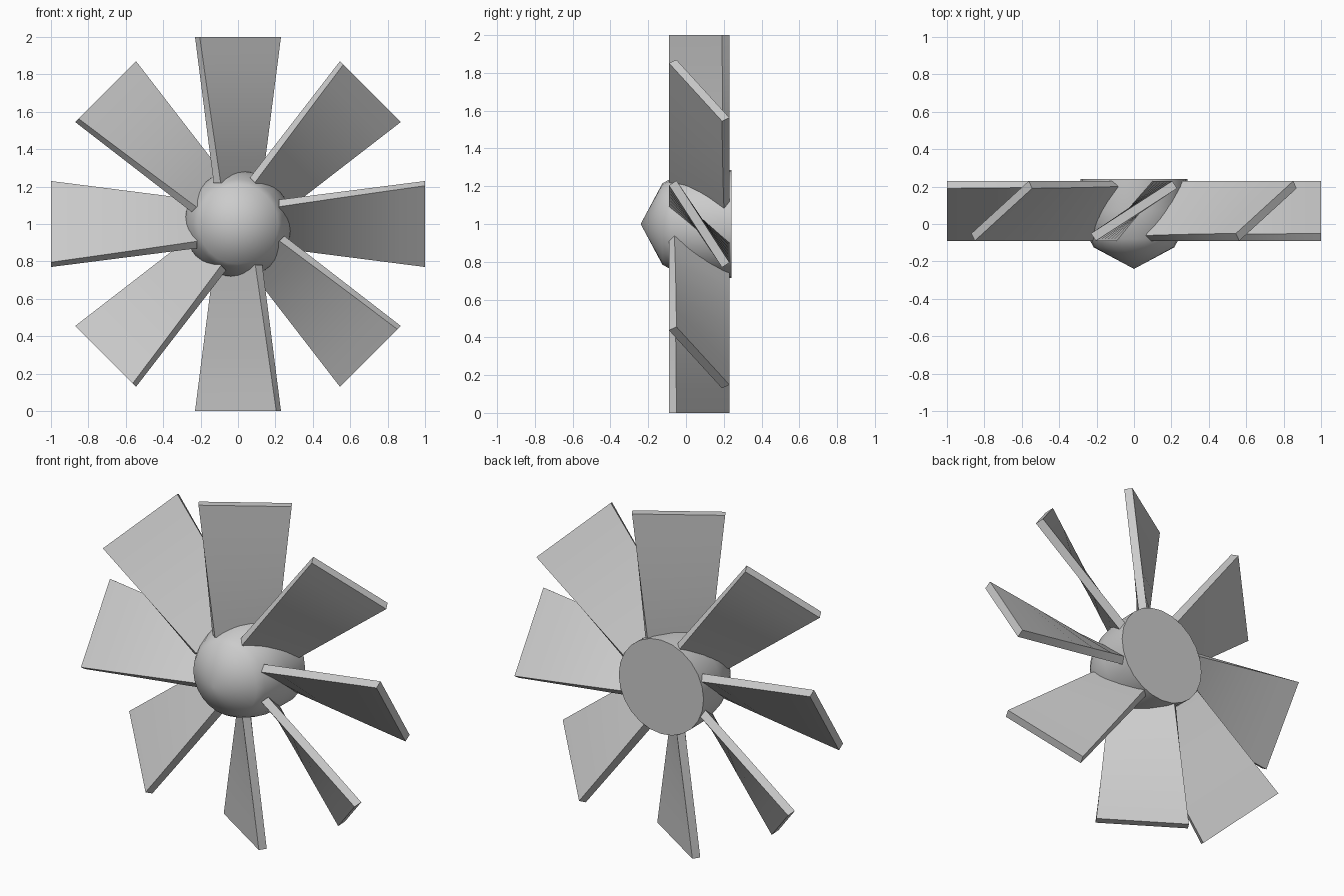
import bpy, bmesh, math
from mathutils import Matrix, Vector

if "Cube" in bpy.data.objects:
    bpy.data.objects.remove(bpy.data.objects["Cube"])

grey = bpy.data.materials.new("light_grey")
grey.diffuse_color = (0.6, 0.6, 0.6, 1)
grey.use_nodes = True
grey.node_tree.nodes["Principled BSDF"].inputs["Base Color"].default_value = grey.diffuse_color
AXIS_Z = 1.0


def finish(name, bm, angle):
    bmesh.ops.recalc_face_normals(bm, faces=bm.faces)
    me = bpy.data.meshes.new(name)
    bm.to_mesh(me)
    bm.free()
    me.materials.append(grey)
    ob = bpy.data.objects.new(name, me)
    bpy.context.collection.objects.link(ob)
    bpy.ops.object.select_all(action='DESELECT')
    ob.select_set(True)
    bpy.context.view_layer.objects.active = ob
    bpy.ops.object.shade_smooth_by_angle(angle=math.radians(angle))
    return ob


# hub: pointed nose at the front, flat disc at the back, spun round the y axis
SIDES = 24
profile = [(0.215, -0.125), (0.24, -0.08), (0.268, -0.01), (0.285, 0.07), (0.287, 0.24)]
bm = bmesh.new()
nose = bm.verts.new((0, -0.24, AXIS_Z))
rings = []
for r, y in profile:
    rings.append([bm.verts.new((r * math.sin(2 * math.pi * i / SIDES), y,
                                AXIS_Z + r * math.cos(2 * math.pi * i / SIDES)))
                  for i in range(SIDES)])
for i in range(SIDES):
    j = (i + 1) % SIDES
    bm.faces.new((nose, rings[0][i], rings[0][j]))
    for a, b in zip(rings, rings[1:]):
        bm.faces.new((a[i], b[i], b[j], a[j]))
bm.faces.new(rings[-1])
finish("hub", bm, 50)


# blade section: a thin slanted rectangle of fixed depth, wider towards the tip
def section(radius):
    w, h, t = 0.13 + (radius - 0.22) * 0.128, 0.16, 0.0235
    a = math.atan2(h, w)
    for _ in range(20):
        a = math.atan2(h - t * math.cos(a), w - t * math.sin(a))
    length = (w - t * math.sin(a)) / math.cos(a)
    along = Vector((math.cos(a), math.sin(a), 0)) * length
    across = Vector((math.sin(a), -math.cos(a), 0)) * t
    mid = Vector((0, 0.07, radius))
    return [mid - along - across, mid - along + across,
            mid + along + across, mid + along - across]


# eight twisted blades
STEPS = 6
for k in range(8):
    bm = bmesh.new()
    turn = Matrix.Translation((0, 0, AXIS_Z)) @ Matrix.Rotation(k * math.pi / 4, 4, 'Y')
    secs = [[bm.verts.new(turn @ p) for p in section(0.22 + 0.78 * s / STEPS)]
            for s in range(STEPS + 1)]
    for a, b in zip(secs, secs[1:]):
        for i in range(4):
            j = (i + 1) % 4
            bm.faces.new((a[i], a[j], b[j], b[i]))
    bm.faces.new(secs[0])
    bm.faces.new(secs[-1])
    finish(f"blade_{k + 1}", bm, 30)
